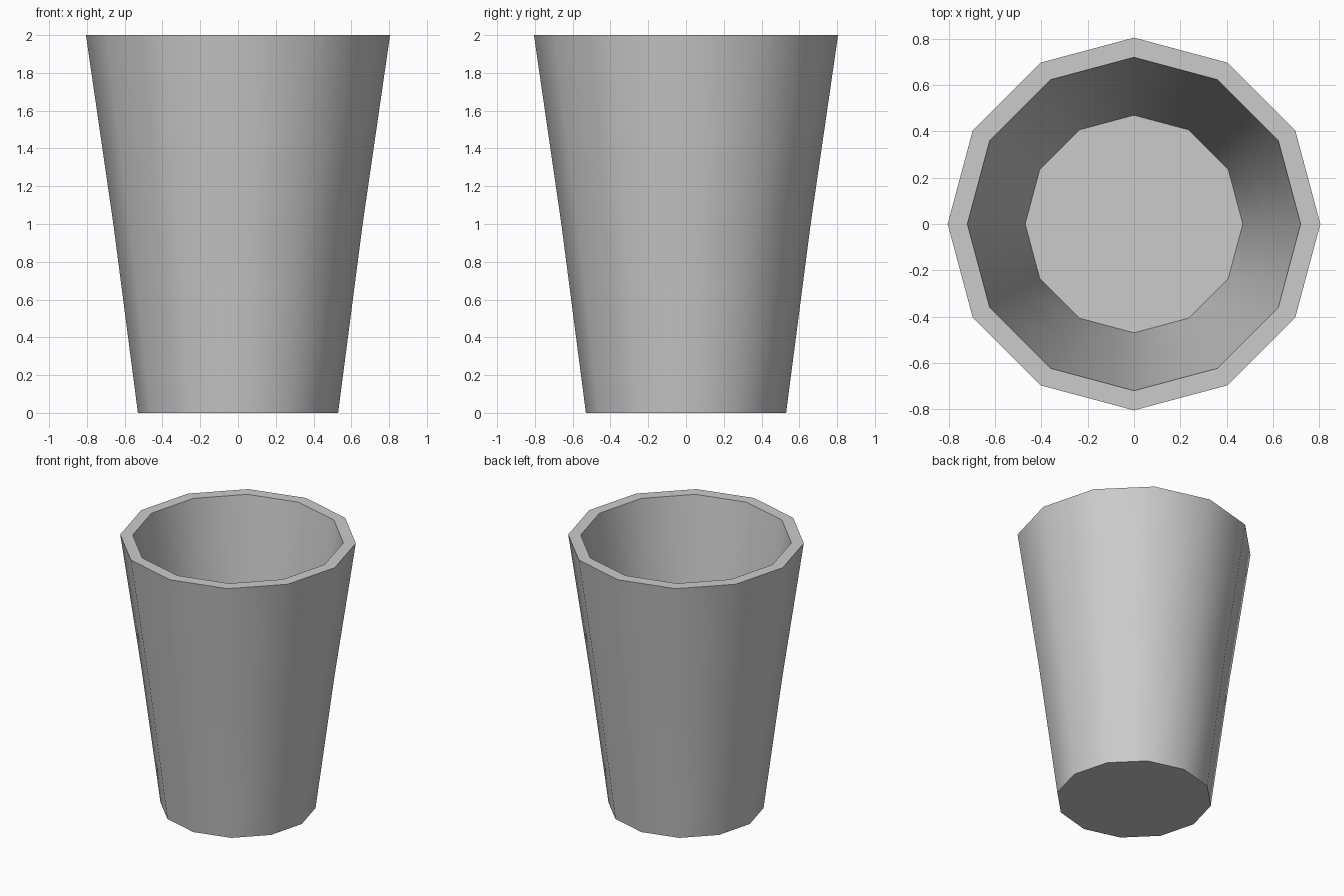
import bpy, bmesh
from math import cos, sin, tau, radians

if "Cube" in bpy.data.objects:
    bpy.data.objects.remove(bpy.data.objects["Cube"])

SIDES = 12
# Cup profile as (radius, height): outer wall up, over the rim, inner wall down
PROFILE = [(0.53, 0), (0.66, 1.0), (0.805, 2.0), (0.72, 2.0), (0.585, 1.0), (0.47, 0.065)]

bm = bmesh.new()
rings = [[bm.verts.new((r * cos(tau * i / SIDES), r * sin(tau * i / SIDES), z))
          for i in range(SIDES)] for r, z in PROFILE]

# Walls and rim
for a, b in zip(rings, rings[1:]):
    for i in range(SIDES):
        j = (i + 1) % SIDES
        bm.faces.new((a[i], a[j], b[j], b[i]))

# Underside and inner floor
bm.faces.new(rings[0][::-1])
bm.faces.new(rings[-1])
bmesh.ops.recalc_face_normals(bm, faces=bm.faces)

mesh = bpy.data.meshes.new("cup")
bm.to_mesh(mesh)
bm.free()
cup = bpy.data.objects.new("cup", mesh)
bpy.context.collection.objects.link(cup)

# Smooth walls, sharp rim and base
bpy.context.view_layer.objects.active = cup
cup.select_set(True)
bpy.ops.object.shade_smooth_by_angle(angle=radians(40))
